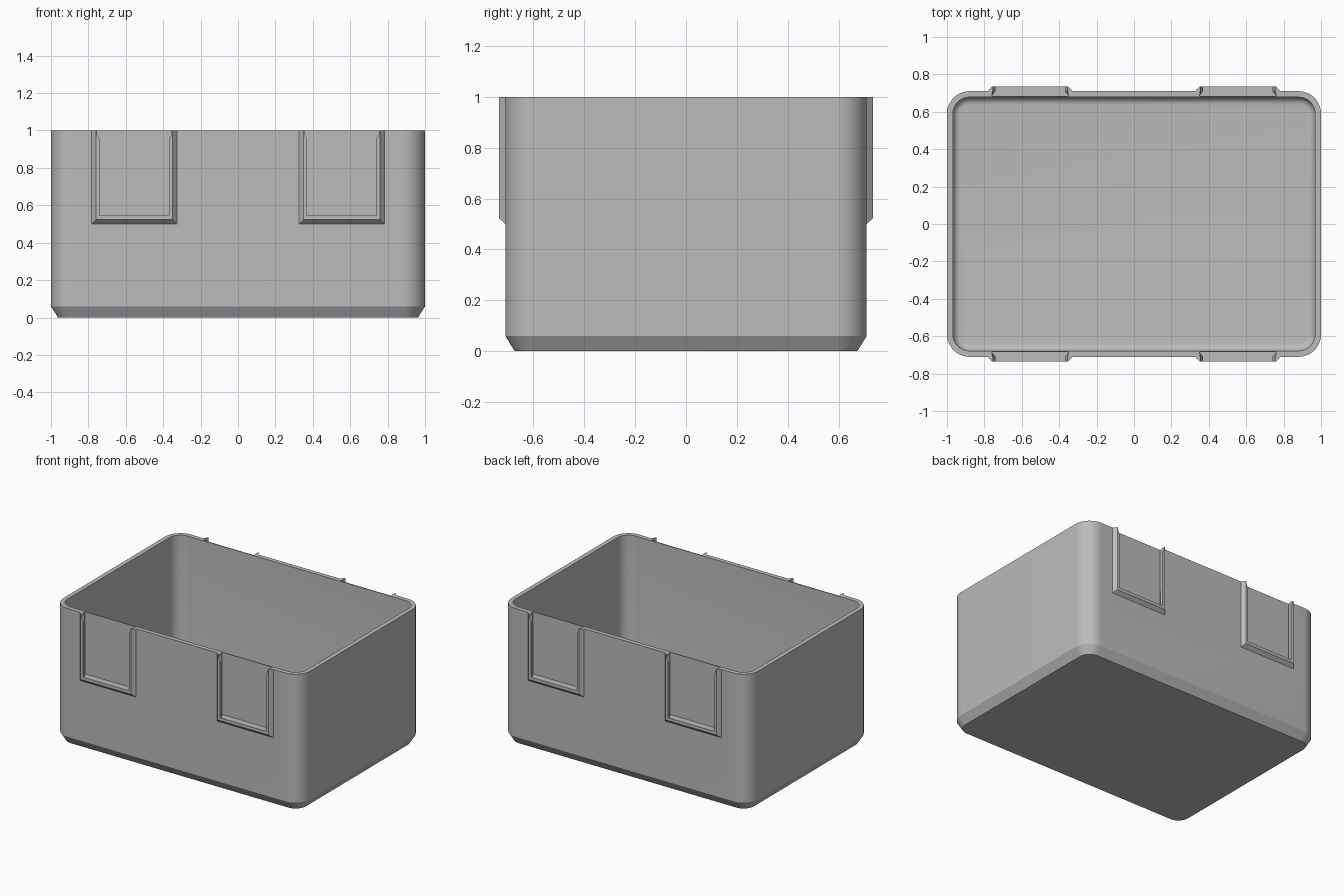
import bpy, bmesh, math

cube = bpy.data.objects.get("Cube")
if cube:
    bpy.data.objects.remove(cube, do_unlink=True)

grey = bpy.data.materials.new("plain grey")
grey.use_nodes = True
colour = (0.5, 0.5, 0.5, 1)
grey.diffuse_color = colour
grey.node_tree.nodes["Principled BSDF"].inputs["Base Color"].default_value = colour

HX, HY, HEIGHT, RADIUS, WALL = 1.0, 0.71, 1.0, 0.12, 0.032
FLOOR, FILLET = 0.04, 0.04


def rounded_loop(inset, z, steps=12):
    """Rounded rectangle shrunk by inset, at height z."""
    r = RADIUS - inset
    points = []
    for corner, (sx, sy) in enumerate([(1, 1), (-1, 1), (-1, -1), (1, -1)]):
        for i in range(steps + 1):
            a = math.pi / 2 * (corner + i / steps)
            points.append((sx * (HX - RADIUS) + r * math.cos(a),
                           sy * (HY - RADIUS) + r * math.sin(a), z))
    return points


def loft(name, loops):
    """Closed solid through loops with equal point counts."""
    bm = bmesh.new()
    rings = [[bm.verts.new(p) for p in loop] for loop in loops]
    for a, b in zip(rings, rings[1:]):
        for i in range(len(a)):
            j = (i + 1) % len(a)
            bm.faces.new((a[i], a[j], b[j], b[i]))
    bm.faces.new(rings[0][::-1])
    bm.faces.new(rings[-1])
    bmesh.ops.recalc_face_normals(bm, faces=bm.faces)
    mesh = bpy.data.meshes.new(name)
    bm.to_mesh(mesh)
    bm.free()
    mesh.materials.append(grey)
    obj = bpy.data.objects.new(name, mesh)
    bpy.context.collection.objects.link(obj)
    return obj


def boss_loop(x, side, half, bottom, y):
    return [(x + sx * half, side * y, z)
            for sx, z in [(-1, bottom), (1, bottom), (1, HEIGHT), (-1, HEIGHT)]]


def slot_loop(x, side, front_half, z):
    back, front = 0.685, 0.76
    return [(x - 0.205, side * back, z), (x + 0.205, side * back, z),
            (x + front_half, side * 0.712, z), (x + front_half, side * front, z),
            (x - front_half, side * front, z), (x - front_half, side * 0.712, z)]


# Hollow bin: chamfered foot, straight wall, flat rim, filleted floor
loops = [rounded_loop(0.037, 0), rounded_loop(0, 0.06), rounded_loop(0, HEIGHT),
         rounded_loop(WALL, HEIGHT)]
for i in range(7):
    a = math.pi / 2 * i / 6
    loops.append(rounded_loop(WALL + FILLET * (1 - math.cos(a)),
                              FLOOR + FILLET * (1 - math.sin(a))))
bin_body = loft("bin_body", loops)

# Bevelled label holders on front and back, each with an undercut slot
bosses, slots = [], []
for side, face in ((-1, "front"), (1, "back")):
    for x, hand in ((-0.555, "right"), (0.555, "left")):
        bosses.append(loft(f"{face}_{hand}_holder", [
            boss_loop(x, side, 0.228, 0.5, 0.69),
            boss_loop(x, side, 0.228, 0.5, HY),
            boss_loop(x, side, 0.205, 0.523, 0.735)]))
        # The slot opens wider at the top as a lead-in
        slots.append(loft(f"{face}_{hand}_slot_cutter", [
            slot_loop(x, side, half, z)
            for half, z in ((0.185, 0.545), (0.185, 0.955), (0.2, 0.98), (0.2, 1.1))]))

for operation, tools in (("UNION", bosses), ("DIFFERENCE", slots)):
    for tool in tools:
        mod = bin_body.modifiers.new(tool.name, "BOOLEAN")
        mod.operation, mod.object, mod.solver = operation, tool, "EXACT"

# Bake the cuts, then drop the helper solids
bpy.context.view_layer.update()
graph = bpy.context.evaluated_depsgraph_get()
result = bpy.data.meshes.new_from_object(bin_body.evaluated_get(graph))
bin_body.modifiers.clear()
bin_body.data = result
for tool in bosses + slots:
    bpy.data.objects.remove(tool, do_unlink=True)

bpy.ops.object.select_all(action="DESELECT")
bin_body.select_set(True)
bpy.context.view_layer.objects.active = bin_body
bpy.ops.object.shade_smooth_by_angle(angle=math.radians(25))
